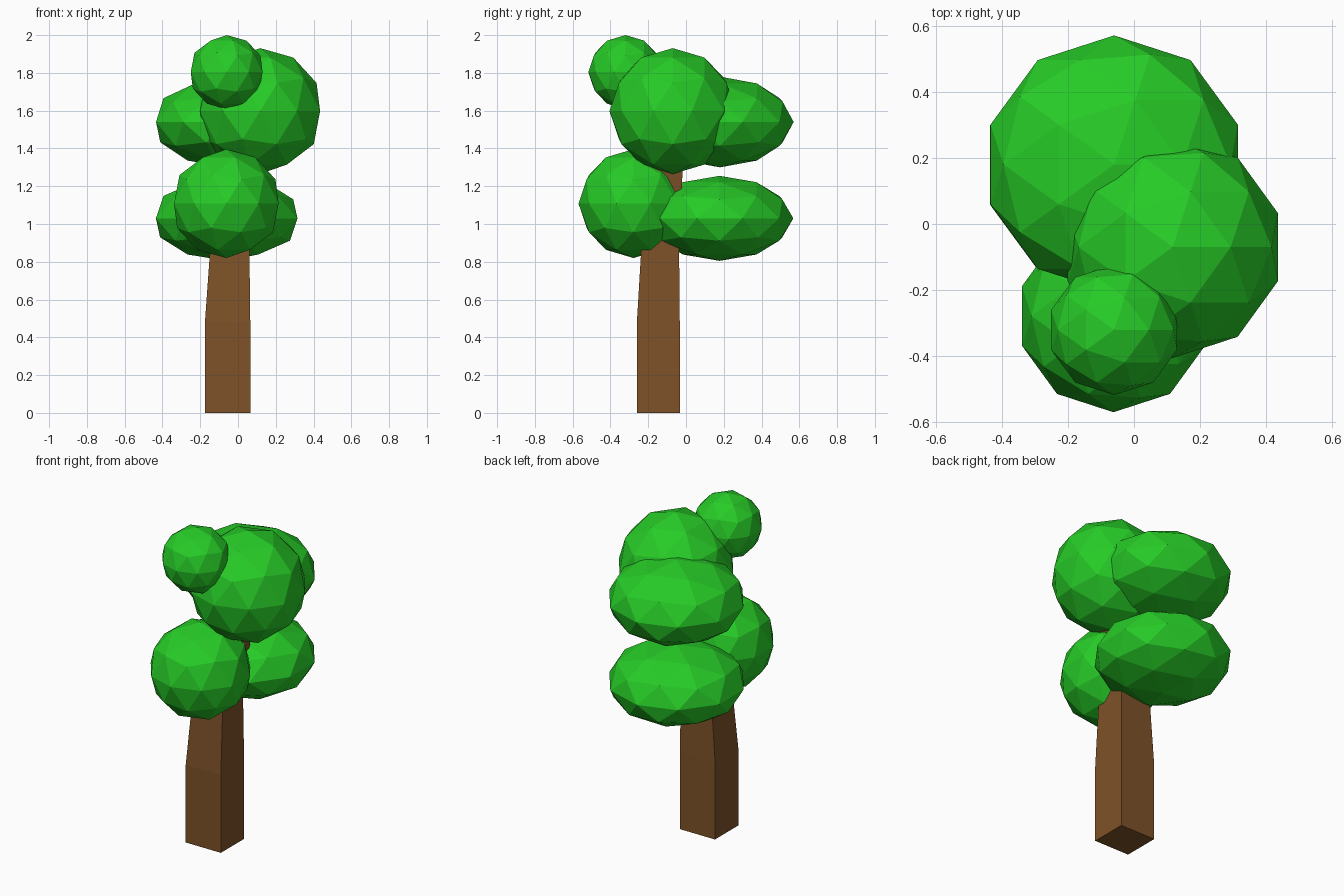
import bpy, bmesh
from mathutils import Vector

if "Cube" in bpy.data.objects:
    bpy.data.objects.remove(bpy.data.objects["Cube"])


def material(name, rgb):
    m = bpy.data.materials.new(name)
    m.diffuse_color = (*rgb, 1)
    m.use_nodes = True
    m.node_tree.nodes["Principled BSDF"].inputs["Base Color"].default_value = m.diffuse_color
    return m


leaf = material("leaf_green", (0.02, 0.6, 0.02))
bark = material("bark_brown", (0.21, 0.085, 0.022))

# Foliage clumps: faceted icospheres, (name, centre, radii)
clumps = [
    ("crown_tip_foliage", (-0.06, -0.32, 1.804), (0.2, 0.197, 0.196)),
    ("upper_front_foliage", (0.117, -0.07, 1.598), (0.334, 0.335, 0.333)),
    ("upper_back_foliage", (-0.06, 0.18, 1.54), (0.393, 0.39, 0.24)),
    ("lower_front_foliage", (-0.062, -0.278, 1.108), (0.291, 0.291, 0.288)),
    ("lower_back_foliage", (-0.06, 0.178, 1.03), (0.394, 0.39, 0.225)),
]
for name, centre, radii in clumps:
    bpy.ops.mesh.primitive_ico_sphere_add(subdivisions=2, radius=1, location=centre)
    ob = bpy.context.object
    ob.name = name
    ob.scale = radii
    ob.data.materials.append(leaf)

# Trunk: square sections (z, x0, x1, y0, y1), straight then tapering and leaning
sections = [
    (0.0, -0.175, 0.065, -0.26, -0.033),
    (0.48, -0.175, 0.065, -0.26, -0.033),
    (0.9, -0.145, 0.06, -0.235, -0.037),
    (1.4, -0.05, 0.12, -0.17, -0.012),
]
bm = bmesh.new()
rings = [[bm.verts.new(Vector((x, y, z))) for x, y in
          ((x0, y0), (x1, y0), (x1, y1), (x0, y1))]
         for z, x0, x1, y0, y1 in sections]
for a, b in zip(rings, rings[1:]):
    for i in range(4):
        j = (i + 1) % 4
        bm.faces.new((a[i], a[j], b[j], b[i]))
bm.faces.new(rings[0][::-1])
bm.faces.new(rings[-1])
bmesh.ops.recalc_face_normals(bm, faces=bm.faces)
mesh = bpy.data.meshes.new("trunk")
bm.to_mesh(mesh)
bm.free()
mesh.materials.append(bark)
bpy.context.collection.objects.link(bpy.data.objects.new("trunk", mesh))
